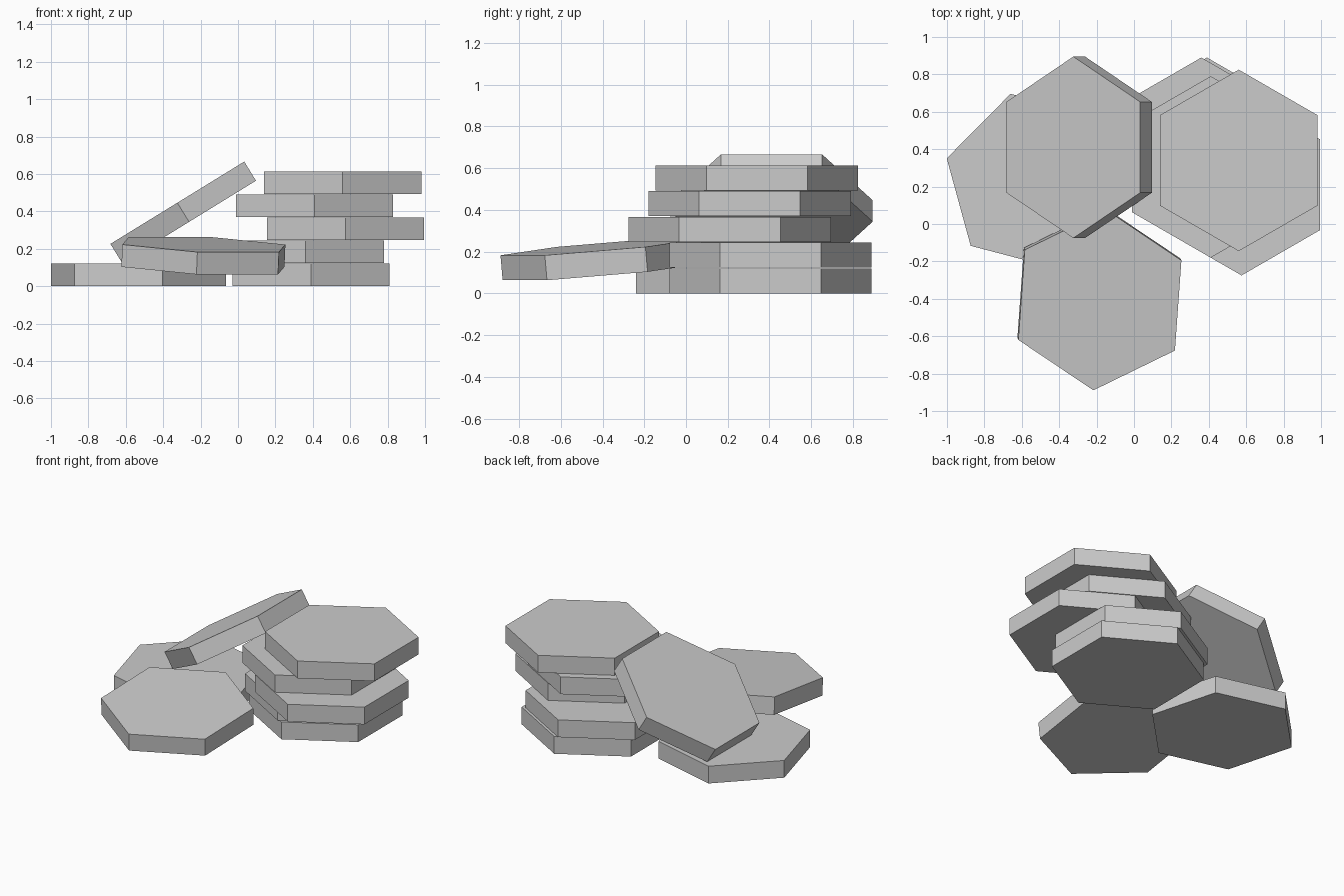
import bpy, bmesh
from math import radians, cos, sin, tau
from mathutils import Euler, Vector

cube = bpy.data.objects.get("Cube")
if cube:
    bpy.data.objects.remove(cube, do_unlink=True)

RADIUS = 0.485
THICKNESS = 0.12

grey = bpy.data.materials.new("light_grey_stone")
grey.use_nodes = True
colour = (0.6, 0.6, 0.6, 1)
grey.diffuse_color = colour
grey.node_tree.nodes["Principled BSDF"].inputs["Base Color"].default_value = colour


def hex_tile(name, centre, spin=30, tilt=(0, 0, 0)):
    """Six-sided slab; spin turns its corners in plane, tilt then leans it."""
    bm = bmesh.new()
    start = radians(spin)
    ring = [bm.verts.new((RADIUS * cos(start + tau * i / 6),
                          RADIUS * sin(start + tau * i / 6),
                          -THICKNESS / 2)) for i in range(6)]
    base = bm.faces.new(ring)
    top = bmesh.ops.extrude_face_region(bm, geom=[base], use_keep_orig=True)
    top_verts = [g for g in top["geom"] if isinstance(g, bmesh.types.BMVert)]
    bmesh.ops.translate(bm, verts=top_verts, vec=(0, 0, THICKNESS))
    bmesh.ops.recalc_face_normals(bm, faces=bm.faces)
    mesh = bpy.data.meshes.new(name)
    bm.to_mesh(mesh)
    bm.free()
    mesh.materials.append(grey)
    obj = bpy.data.objects.new(name, mesh)
    obj.location = Vector(centre)
    obj.rotation_euler = Euler([radians(a) for a in tilt])
    bpy.context.collection.objects.link(obj)
    return obj


# Uneven stack of five flat tiles
stack = [(0.39, 0.405), (0.36, 0.405), (0.575, 0.21), (0.41, 0.305), (0.56, 0.34)]
for level, (x, y) in enumerate(stack):
    hex_tile(f"stack_tile_{level + 1}", (x, y, THICKNESS / 2 + 0.1235 * level))

# Tile lying flat on the ground
hex_tile("ground_tile", (-0.532, 0.228, THICKNESS / 2), spin=45.3)

# Tile leaning steeply against the stack
hex_tile("leaning_tile", (-0.293, 0.41, 0.395), tilt=(0, -31.6, 0))

# Tile tipped gently forward
hex_tile("front_tile", (-0.185, -0.402, 0.163), spin=0, tilt=(5.5, 0, 26))
